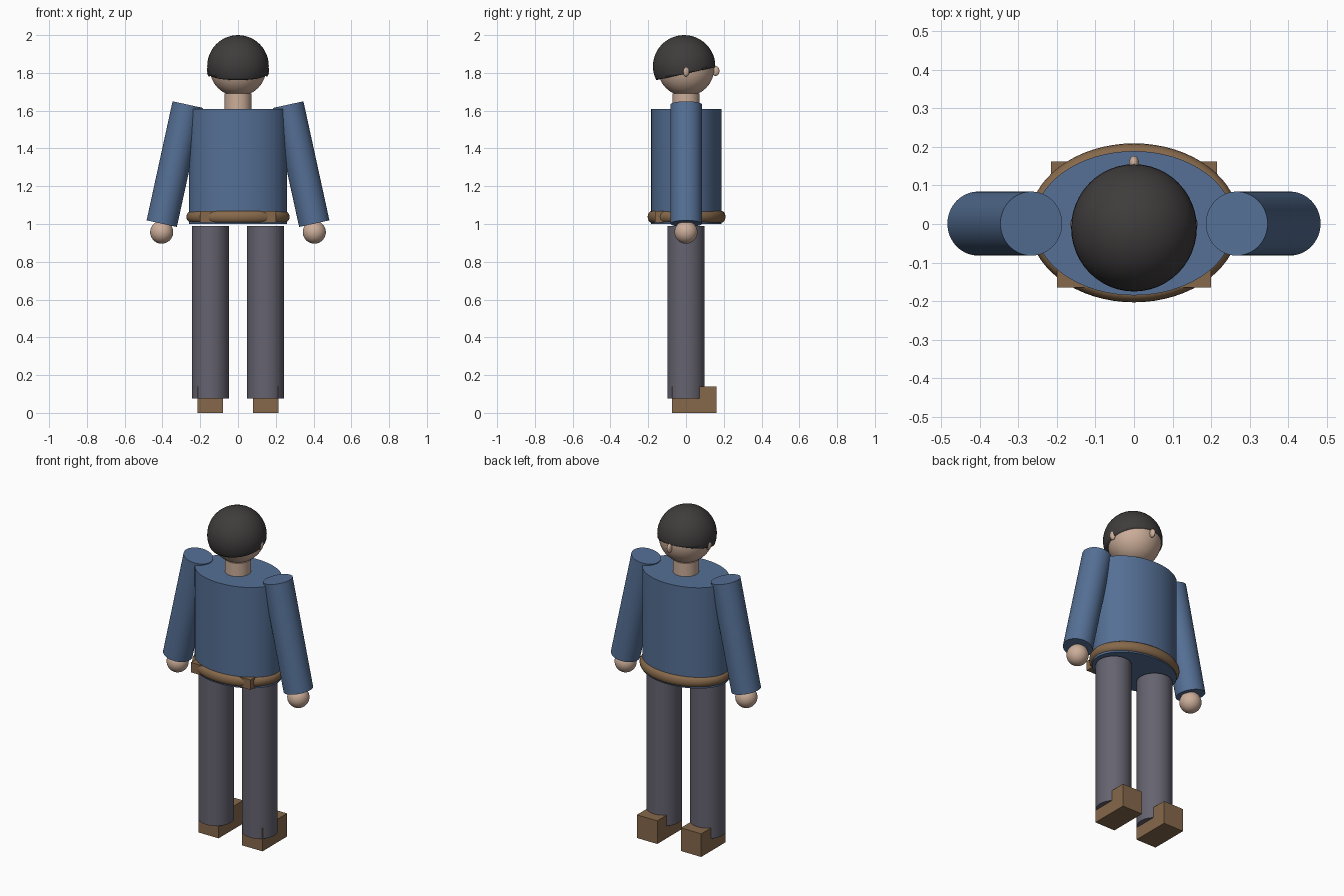
import bpy, bmesh, math
from mathutils import Vector, Matrix

if "Cube" in bpy.data.objects:
    bpy.data.objects.remove(bpy.data.objects["Cube"])


def material(name, rgb):
    m = bpy.data.materials.new(name)
    m.diffuse_color = (*rgb, 1)
    m.use_nodes = True
    m.node_tree.nodes["Principled BSDF"].inputs["Base Color"].default_value = m.diffuse_color
    return m


SKIN = material("skin", (0.60, 0.42, 0.32))
HAIR = material("hair", (0.05, 0.045, 0.045))
SHIRT = material("shirt", (0.09, 0.16, 0.30))
TROUSERS = material("trousers", (0.13, 0.125, 0.16))
LEATHER = material("leather", (0.24, 0.14, 0.07))


def finish(name, mat):
    ob = bpy.context.object
    ob.name = name
    ob.data.materials.append(mat)
    bpy.ops.object.shade_smooth_by_angle(angle=math.radians(40))
    return ob


def ball(name, loc, radii, mat):
    bpy.ops.mesh.primitive_uv_sphere_add(segments=48, ring_count=24, radius=1, location=loc)
    bpy.context.object.scale = radii
    return finish(name, mat)


def tube(name, loc, rx, ry, depth, mat, tilt=0):
    bpy.ops.mesh.primitive_cylinder_add(vertices=64, radius=1, depth=depth,
                                        location=loc, rotation=(0, tilt, 0))
    bpy.context.object.scale = (rx, ry, 1)
    return finish(name, mat)


def box(name, lo, hi, mat):
    lo, hi = Vector(lo), Vector(hi)
    bpy.ops.mesh.primitive_cube_add(size=1, location=(lo + hi) / 2)
    bpy.context.object.scale = hi - lo
    return finish(name, mat)


# Torso and neck
tube("torso", (0, 0.002, 1.305), 0.26, 0.187, 0.61, SHIRT)
tube("neck", (0, 0, 1.645), 0.071, 0.071, 0.09, SKIN)

# Head, nose (the face looks towards +y)
ball("head", (0, 0, 1.826), (0.15, 0.15, 0.15), SKIN)
ball("nose", (0, 0.157, 1.81), (0.013, 0.02, 0.026), SKIN)

# Hair: sphere trimmed by a plane that drops towards the nape
hair = ball("hair", (0, -0.01, 1.836), (0.163, 0.165, 0.164), HAIR)
bm = bmesh.new()
bm.from_mesh(hair.data)
normal = Matrix.Rotation(math.radians(12.5), 3, 'X') @ Vector((0, 0, 1))
cut = bmesh.ops.bisect_plane(bm, geom=bm.verts[:] + bm.edges[:] + bm.faces[:],
                             plane_co=normal * -0.25, plane_no=normal, clear_inner=True)
bmesh.ops.contextual_create(bm, geom=[e for e in cut["geom_cut"] if isinstance(e, bmesh.types.BMEdge)])
bm.to_mesh(hair.data)
bm.free()

# Belt and its flat front plate
bpy.ops.mesh.primitive_torus_add(major_segments=64, minor_segments=16, major_radius=1,
                                 minor_radius=0.12, location=(0, 0.003, 1.038))
bpy.context.object.scale = (0.244, 0.184, 0.26)
finish("belt", LEATHER)
box("belt_plate", (-0.2, -0.165, 1.008), (0.2, -0.1, 1.068), LEATHER)

# Paired parts
for side, s in (("left", -1), ("right", 1)):
    ball(side + "_ear", (s * 0.151, 0, 1.81), (0.014, 0.018, 0.029), SKIN)
    tube(side + "_arm", (s * 0.335, 0.001, 1.317), 0.082, 0.083, 0.645, SHIRT, -s * math.radians(12.3))
    ball(side + "_hand", (s * 0.404, 0, 0.957), (0.061, 0.061, 0.061), SKIN)
    tube(side + "_leg", (s * 0.146, 0, 0.533), 0.098, 0.099, 0.915, TROUSERS)
    x = s * 0.147
    box(side + "_shoe", (x - 0.068, -0.073, 0), (x + 0.068, 0.162, 0.14), LEATHER)
